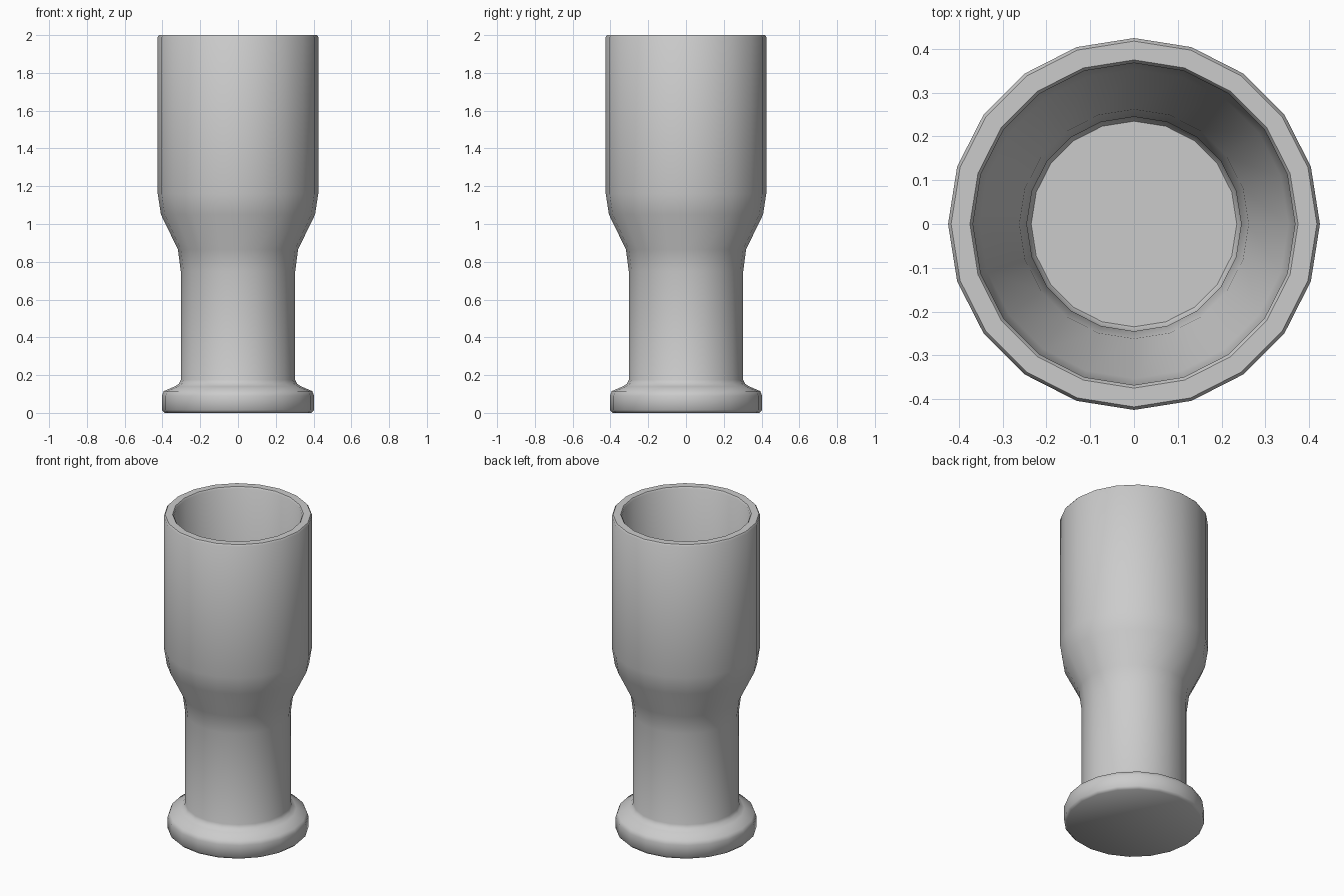
import bpy
import bmesh
import math

cube = bpy.data.objects.get("Cube")
if cube:
    bpy.data.objects.remove(cube, do_unlink=True)

SIDES = 20

grey = bpy.data.materials.new("plain grey")
grey.use_nodes = True
grey.diffuse_color = (0.6, 0.6, 0.6, 1)
grey.node_tree.nodes["Principled BSDF"].inputs["Base Color"].default_value = (0.6, 0.6, 0.6, 1)


def lathe(name, profile, material):
    """Spin a (radius, height) profile that starts and ends on the axis."""
    bm = bmesh.new()
    verts = [bm.verts.new((r, 0, z)) for r, z in profile]
    edges = [bm.edges.new(pair) for pair in zip(verts, verts[1:])]
    bmesh.ops.spin(bm, geom=verts + edges, cent=(0, 0, 0), axis=(0, 0, 1),
                   angle=math.tau, steps=SIDES, use_duplicate=False)
    bmesh.ops.remove_doubles(bm, verts=bm.verts, dist=0.0005)
    bmesh.ops.recalc_face_normals(bm, faces=bm.faces)
    mesh = bpy.data.meshes.new(name)
    bm.to_mesh(mesh)
    bm.free()
    mesh.materials.append(material)
    obj = bpy.data.objects.new(name, mesh)
    bpy.context.collection.objects.link(obj)
    bpy.ops.object.select_all(action='DESELECT')
    obj.select_set(True)
    bpy.context.view_layer.objects.active = obj
    bpy.ops.object.shade_smooth_by_angle(angle=math.radians(50))
    return obj


# Foot with a rounded flange, then the stem, the flare and the cup wall
outside = [(0, 0), (0.388, 0), (0.403, 0.015), (0.403, 0.09), (0.393, 0.115),
           (0.335, 0.14), (0.312, 0.155), (0.303, 0.175), (0.303, 0.75),
           (0.318, 0.865), (0.408, 1.05), (0.425, 1.16), (0.425, 1.99),
           (0.418, 2.0)]
# Hollow inside, from the rim down to the floor
inside = [(0.375, 2.0), (0.368, 1.99), (0.368, 1.17), (0.353, 1.07),
          (0.262, 0.88), (0.245, 0.75), (0.245, 0.1), (0.235, 0.085), (0, 0.085)]

lathe("goblet", outside + inside, grey)
